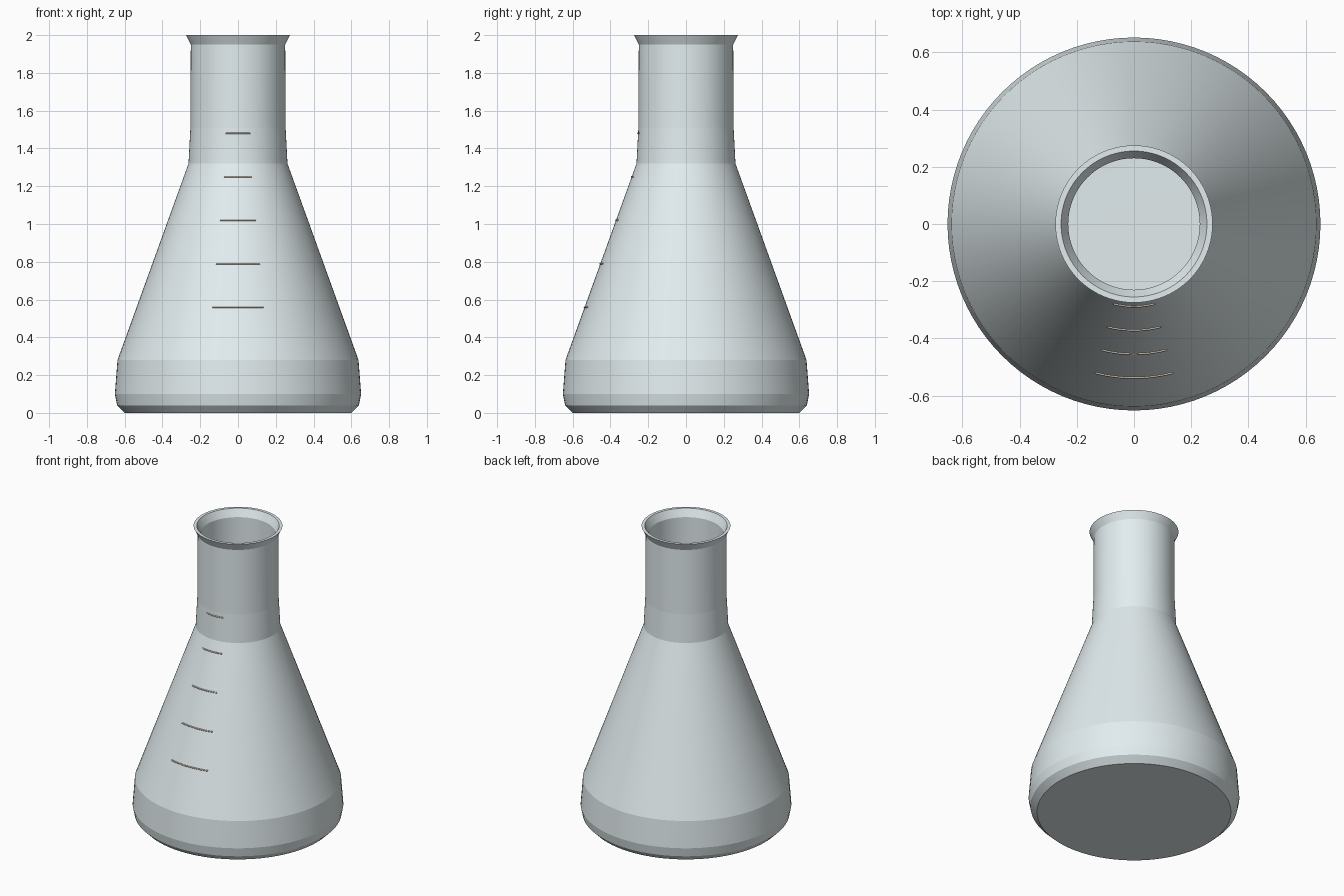
import bpy, bmesh
from math import sin, cos, pi

if "Cube" in bpy.data.objects:
    bpy.data.objects.remove(bpy.data.objects["Cube"])

SEGMENTS = 96


def material(name, color):
    m = bpy.data.materials.new(name)
    m.diffuse_color = color
    m.use_nodes = True
    m.node_tree.nodes["Principled BSDF"].inputs["Base Color"].default_value = m.diffuse_color
    return m


def lathe(name, profile, mat):
    """Revolve an (r, z) profile about z; ring edges stay sharp."""
    bm = bmesh.new()
    rings = []
    for r, z in profile:
        if r == 0:
            rings.append([bm.verts.new((0, 0, z))] * SEGMENTS)
        else:
            rings.append([bm.verts.new((r * sin(2 * pi * i / SEGMENTS),
                                        -r * cos(2 * pi * i / SEGMENTS), z))
                          for i in range(SEGMENTS)])
    for a, b in zip(rings, rings[1:]):
        for i in range(SEGMENTS):
            j = (i + 1) % SEGMENTS
            corners = list(dict.fromkeys((a[i], a[j], b[j], b[i])))
            bm.faces.new(corners).smooth = True
    bmesh.ops.recalc_face_normals(bm, faces=bm.faces)
    for e in bm.edges:
        if abs(e.verts[0].co.z - e.verts[1].co.z) < 1e-6:
            e.smooth = False
    mesh = bpy.data.meshes.new(name)
    bm.to_mesh(mesh)
    bm.free()
    ob = bpy.data.objects.new(name, mesh)
    ob.data.materials.append(mat)
    bpy.context.collection.objects.link(ob)
    return ob


def arc_mark(name, r, z, half_angle, mat, steps=16):
    """Thin tube following the front of the glass."""
    cu = bpy.data.curves.new(name, 'CURVE')
    cu.dimensions = '3D'
    cu.bevel_depth = 0.004
    cu.bevel_resolution = 1
    cu.use_fill_caps = True
    sp = cu.splines.new('POLY')
    sp.points.add(steps)
    for i, p in enumerate(sp.points):
        a = half_angle * (2 * i / steps - 1)
        p.co = (r * sin(a), -r * cos(a), z, 1)
    cu.materials.append(mat)
    ob = bpy.data.objects.new(name, cu)
    bpy.context.collection.objects.link(ob)


glass = material("pale_glass", (0.76, 0.84, 0.86, 1))
ink = material("mark_tan", (0.82, 0.72, 0.60, 1))

# Flask wall: outside from the base up, over the flared lip, back down inside
outer = [(0, 0), (0.60, 0), (0.64, 0.04), (0.652, 0.10), (0.638, 0.28),
         (0.262, 1.32), (0.252, 1.51), (0.25, 1.95), (0.275, 2.0)]
inner = [(0.255, 2.0), (0.23, 1.95), (0.23, 1.51), (0.24, 1.32),
         (0.615, 0.28), (0.63, 0.10), (0.60, 0.04), (0, 0.03)]
lathe("flask_body", outer + inner, glass)


def wall_radius(z):
    for (r0, z0), (r1, z1) in zip(outer[1:], outer[2:]):
        if z0 <= z <= z1:
            return r0 + (r1 - r0) * (z - z0) / (z1 - z0)


# Graduation lines up the front
for k in range(5):
    z = 0.56 + 0.23 * k
    arc_mark(f"graduation_mark_{k + 1}", wall_radius(z) + 0.001, z, 0.255, ink)
